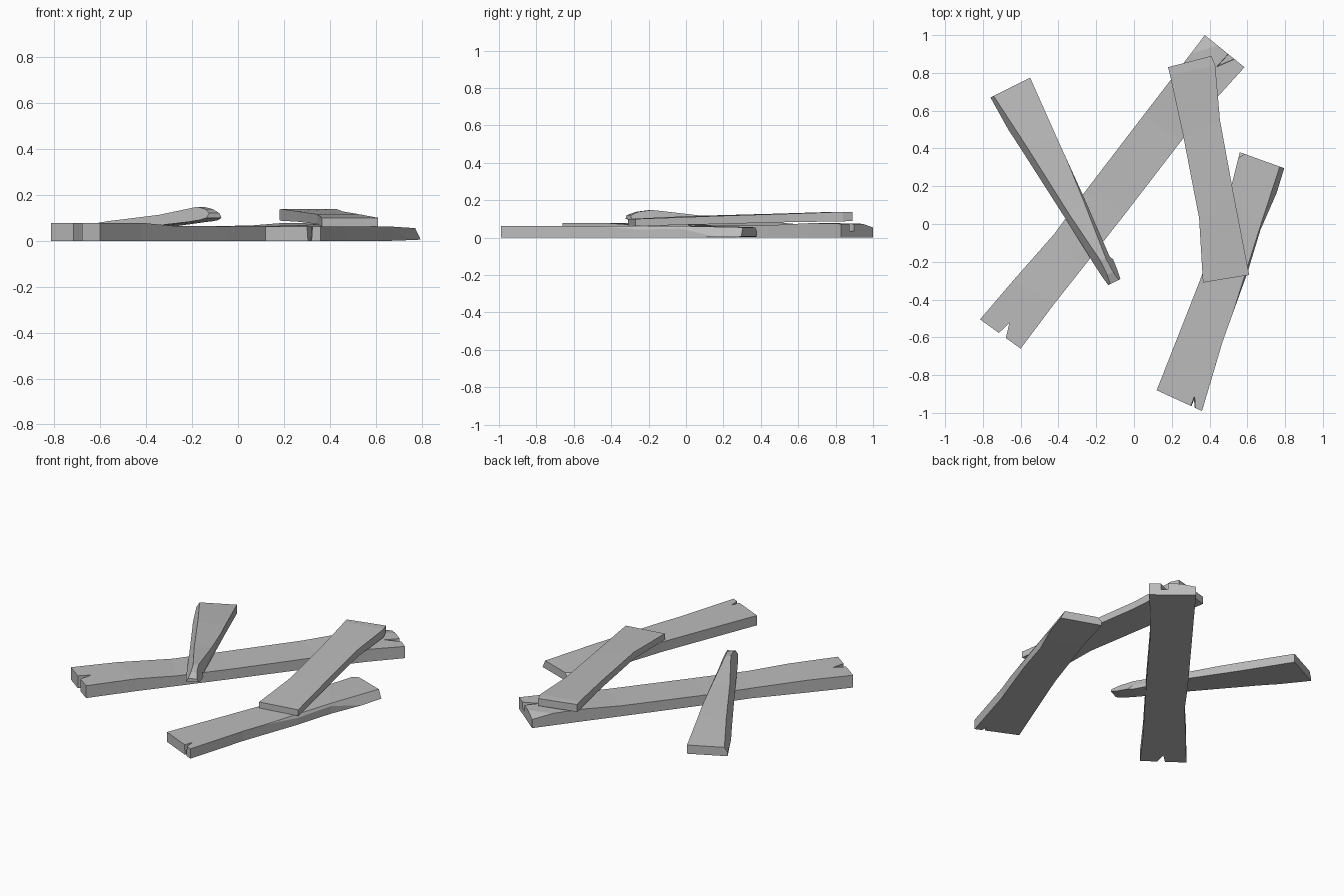
import bpy
import bmesh
from mathutils import Vector

cube = bpy.data.objects.get("Cube")
if cube:
    bpy.data.objects.remove(cube, do_unlink=True)

# One plain grey for every plank
grey = bpy.data.materials.new("weathered grey")
grey.use_nodes = True
colour = (0.5, 0.5, 0.5, 1)
grey.diffuse_color = colour
grey.node_tree.nodes["Principled BSDF"].inputs["Base Color"].default_value = colour


def finish(name, bm):
    """Turn a bmesh into a flat shaded object."""
    bmesh.ops.recalc_face_normals(bm, faces=bm.faces[:])
    mesh = bpy.data.meshes.new(name)
    bm.to_mesh(mesh)
    bm.free()
    mesh.materials.append(grey)
    obj = bpy.data.objects.new(name, mesh)
    bpy.context.collection.objects.link(obj)
    return obj


def chip(bm, point, normal):
    """Slice a worn edge or corner off and close the cut."""
    geom = bm.verts[:] + bm.edges[:] + bm.faces[:]
    cut = bmesh.ops.bisect_plane(bm, geom=geom, plane_co=Vector(point),
                                 plane_no=Vector(normal).normalized(), clear_outer=True)
    edges = [e for e in cut["geom_cut"] if isinstance(e, bmesh.types.BMEdge)]
    bmesh.ops.holes_fill(bm, edges=edges, sides=0)


def split(plank, mouth_a, tip, mouth_b, floor, narrowing):
    """Cut a splintered V notch into a plank end."""
    bm = bmesh.new()
    centre = (Vector(mouth_a) + Vector(mouth_b)) / 2
    rings = []
    for z, size in ((floor, narrowing), (0.2, 1.0)):
        ring = []
        for p in (mouth_a, tip, mouth_b):
            flat = centre + (Vector(p) - centre) * size
            ring.append(bm.verts.new((flat.x, flat.y, z)))
        rings.append(ring)
    low, high = rings
    bm.faces.new(low)
    bm.faces.new(high)
    for i in range(3):
        j = (i + 1) % 3
        bm.faces.new((low[i], low[j], high[j], high[i]))
    cutter = finish("notch_cutter", bm)
    cutter.hide_render = True
    mod = plank.modifiers.new("notch", "BOOLEAN")
    mod.operation = "DIFFERENCE"
    mod.solver = "EXACT"
    mod.object = cutter
    bpy.context.view_layer.objects.active = plank
    bpy.ops.object.modifier_apply(modifier=mod.name)
    bpy.data.objects.remove(cutter, do_unlink=True)


def plank(name, stations, chips=()):
    """Loft a board through stations: left xy, right xy, underside z, top z."""
    bm = bmesh.new()
    rings = []
    for lx, ly, rx, ry, low, high in stations:
        corners = ((lx, ly, low), (rx, ry, low), (rx, ry, high), (lx, ly, high))
        rings.append([bm.verts.new(c) for c in corners])
    for a, b in zip(rings, rings[1:]):
        for i in range(4):
            j = (i + 1) % 4
            bm.faces.new((a[i], a[j], b[j], b[i]))
    bm.faces.new(rings[0])
    bm.faces.new(rings[-1])
    bmesh.ops.recalc_face_normals(bm, faces=bm.faces[:])
    for point, normal in chips:
        chip(bm, point, normal)
    return finish(name, bm)


# Long board lying on the ground, split at both ends
long_plank = plank("long_plank", [
    (-.815, -.505, -.6, -.66, 0, .078),
    (-.64, -.3, -.42, -.42, 0, .078),
    (-.42, -.05, -.27, -.23, 0, .064),
    (-.26, .17, -.05, .05, 0, .063),
    (.05, .575, .25, .44, 0, .066),
    (.2, .77, .44, .67, 0, .078),
    (.375, 1, .585, .83, 0, .074),
], [((.32, .91, .075), (-.1, .4, 1.5))])
split(long_plank, (-.74, -.60), (-.66, -.525), (-.685, -.63), -.1, 1)
split(long_plank, (.52, .93), (.42, .82), (.56, .88), .035, .8)

# Short board on the left, leaning up over the long one
leaning_plank = plank("leaning_plank", [
    (-.76, .67, -.55, .775, 0, .055),
    (-.61, .4, -.41, .46, .03, .085),
    (-.42, -.02, -.26, .13, .065, .113),
    (-.3, -.26, -.13, -.17, .083, .148),
    (-.27, -.32, -.06, -.235, .09, .138),
    (-.23, -.37, -.07, -.29, .1, .12),
], [((-.735, .67, .06), (-.87, -.5, .6)),
    ((-.27, .13, .112), (.88, .4, .5))])

# Upper board resting across two others
upper_plank = plank("upper_plank", [
    (.18, .83, .41, .89, .09, .136),
    (.19, .79, .43, .84, .087, .138),
    (.26, .47, .455, .55, .083, .128),
    (.345, .03, .525, .17, .073, .116),
    (.365, -.31, .61, -.27, .062, .1),
])

# Bent board on the right, split at its front end
bent_plank = plank("bent_plank", [
    (.12, -.88, .36, -.99, 0, .062),
    (.27, -.5, .47, -.62, 0, .062),
    (.36, -.27, .6, -.26, 0, .062),
    (.51, .18, .67, -.03, 0, .062),
    (.56, .38, .81, .29, .005, .055),
], [((.57, .36, .055), (-.5, .8, .9)),
    ((.59, -.26, .062), (.95, -.3, .5))])
split(bent_plank, (.28, -.99), (.327, -.87), (.335, -1.01), -.02, .5)
